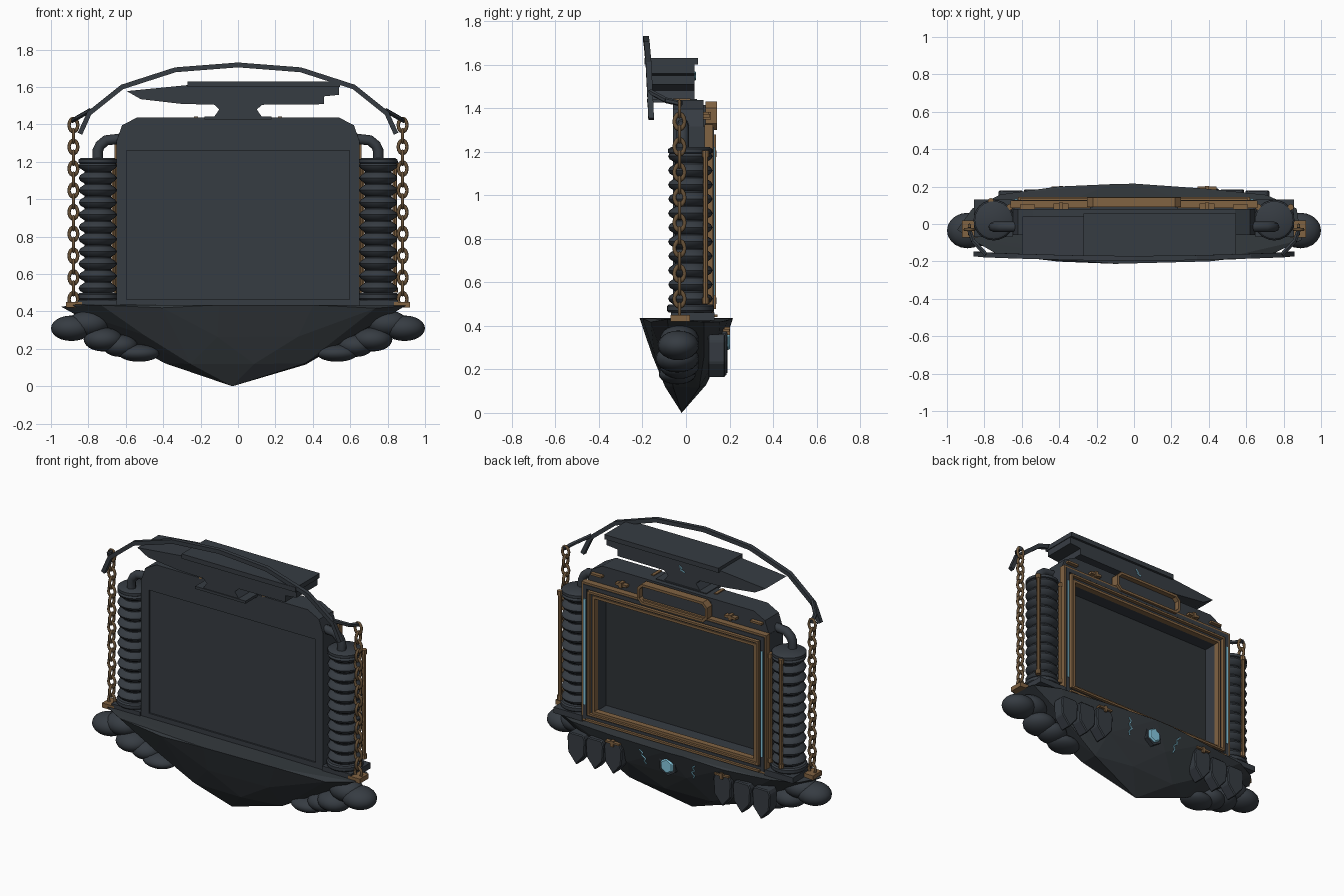
import bpy, bmesh, math, random
from mathutils import Vector, Matrix
from mathutils.bvhtree import BVHTree

if "Cube" in bpy.data.objects:
    bpy.data.objects.remove(bpy.data.objects["Cube"])
random.seed(4)

def mat(name, r, g, b):
    m = bpy.data.materials.new(name)
    m.diffuse_color = (r, g, b, 1)
    m.use_nodes = True
    m.node_tree.nodes["Principled BSDF"].inputs["Base Color"].default_value = m.diffuse_color
    return m

IRON = mat("dark iron", .037, .045, .055)
ROCK = mat("dark rock", .034, .041, .047)
SCREEN = mat("screen grey", .028, .033, .038)
BRONZE = mat("bronze", .22, .125, .055)
CHAIN = mat("old bronze", .14, .085, .04)
GLOW = mat("pale cyan", .24, .58, .74)

def finish(name, bm, m, smooth=False):
    bmesh.ops.recalc_face_normals(bm, faces=bm.faces[:])
    me = bpy.data.meshes.new(name)
    bm.to_mesh(me)
    bm.free()
    me.materials.append(m)
    ob = bpy.data.objects.new(name, me)
    bpy.context.collection.objects.link(ob)
    if smooth:
        bpy.ops.object.select_all(action='DESELECT')
        ob.select_set(True)
        bpy.context.view_layer.objects.active = ob
        bpy.ops.object.shade_smooth_by_angle(angle=math.radians(35))
    return ob

def prism(name, pts, y0, y1, m, bevel=0):
    """Extrude an x-z outline along y."""
    bm = bmesh.new()
    a = [bm.verts.new((x, y0, z)) for x, z in pts]
    b = [bm.verts.new((x, y1, z)) for x, z in pts]
    bm.faces.new(a)
    bm.faces.new(b[::-1])
    n = len(pts)
    for i in range(n):
        bm.faces.new((a[i], b[i], b[(i + 1) % n], a[(i + 1) % n]))
    if bevel:
        bmesh.ops.bevel(bm, geom=bm.edges[:], offset=bevel, segments=1, affect='EDGES')
    return finish(name, bm, m)

def box(name, x0, x1, y0, y1, z0, z1, m, bevel=0):
    x0, x1 = min(x0, x1), max(x0, x1)
    return prism(name, [(x0, z0), (x1, z0), (x1, z1), (x0, z1)], y0, y1, m, bevel)

def ring(name, hx, z0, z1, w, y0, y1, m, cut=0):
    """Rectangular frame of bar width w, optionally with cut corners."""
    def outline(h, a, b, c):
        if not c:
            return [(-h, a), (h, a), (h, b), (-h, b)]
        return [(-h + c, a), (h - c, a), (h, a + c), (h, b - c),
                (h - c, b), (-h + c, b), (-h, b - c), (-h, a + c)]
    o, i = outline(hx, z0, z1, cut), outline(hx - w, z0 + w, z1 - w, cut * .7)
    bm = bmesh.new()
    L = [[bm.verts.new((x, y, z)) for x, z in p] for p, y in ((o, y0), (o, y1), (i, y1), (i, y0))]
    n = len(o)
    for k in range(4):
        p, q = L[k], L[(k + 1) % 4]
        for j in range(n):
            bm.faces.new((p[j], p[(j + 1) % n], q[(j + 1) % n], q[j]))
    return finish(name, bm, m)

def rod(name, p, q, r, m, sides=8):
    p, q = Vector(p), Vector(q)
    d = q - p
    bm = bmesh.new()
    M = Matrix.Translation((p + q) / 2) @ d.to_track_quat('Z', 'Y').to_matrix().to_4x4()
    bmesh.ops.create_cone(bm, cap_ends=True, segments=sides, radius1=r, radius2=r, depth=d.length, matrix=M)
    return finish(name, bm, m, sides > 6)

def lathe(name, prof, cx, cy, m, n=24):
    bm = bmesh.new()
    rows = [[bm.verts.new((cx + r * math.cos(2 * math.pi * i / n), cy + r * math.sin(2 * math.pi * i / n), z))
             for i in range(n)] for r, z in prof]
    for a, b in zip(rows, rows[1:]):
        for i in range(n):
            bm.faces.new((a[i], a[(i + 1) % n], b[(i + 1) % n], b[i]))
    bm.faces.new(rows[0])
    bm.faces.new(rows[-1])
    return finish(name, bm, m, True)

# faceted floating rock, a hull of shrinking rings
bm = bmesh.new()
for z, rx, ry, n in ((.43, .93, .213, 14), (.27, .65, .16, 9), (.13, .40, .10, 7)):
    for i in range(n):
        t = 2 * math.pi * (i + .5) / n
        c, s = math.cos(t), math.sin(t)
        j = random.uniform(.94, 1.02)
        bm.verts.new((rx * c * j, ry * math.copysign(abs(s) ** .6, s) * j, z + random.uniform(-.015, .008)))
for v in ((-.945, -.03, .425), (.87, -.03, .425), (-.03, -.02, 0), (-.1, -.213, .435), (-.12, .213, .435)):
    bm.verts.new(v)
bmesh.ops.convex_hull(bm, input=bm.verts[:])
bmesh.ops.delete(bm, geom=[v for v in bm.verts if not v.link_faces], context='VERTS')
tree = BVHTree.FromBMesh(bm)
finish("rock_base", bm, ROCK)

def rock_y(x, z):
    hit = tree.ray_cast(Vector((x, 1, z)), Vector((0, -1, 0)))[0]
    return hit.y if hit else .15

# screen housing: backing plate, front bezel, case walls, screen, cap
box("case_back_plate", -.65, .65, -.05, -.01, .41, 1.32, IRON)
ring("front_bezel", .65, .41, 1.315, .055, -.06, -.045, IRON)
ring("case_walls", .65, .42, 1.315, .08, -.05, .115, IRON)
box("screen", -.58, .58, -.012, 0, .49, 1.245, SCREEN)
prism("case_cap", [(-.65, 1.31), (.65, 1.31), (.62, 1.395), (.54, 1.437), (-.54, 1.437), (-.62, 1.395)],
      -.06, .08, IRON)
ring("outer_trim", .66, .43, 1.325, .013, .085, .125, BRONZE)
ring("raised_rim", .647, .444, 1.311, .026, .11, .128, IRON)
ring("inner_trim", .61, .477, 1.278, .013, .11, .137, BRONZE)
ring("recessed_trim", .585, .49, 1.25, .016, .085, .122, BRONZE)
box("lower_ledge", -.62, .62, .12, .144, .44, .453, BRONZE)

# carry handle
ring("handle", .25, 1.30, 1.43, .016, .09, .143, BRONZE, .03)
box("handle_panel", -.235, .235, .07, .11, 1.315, 1.415, IRON)

# anvil on top
prism("anvil_body", [(-.595, 1.578), (-.52, 1.535), (-.305, 1.51), (-.125, 1.505), (-.1, 1.48), (-.13, 1.437),
                     (.13, 1.437), (.1, 1.48), (.13, 1.505), (.46, 1.508), (.46, 1.55), (.54, 1.558),
                     (.54, 1.615), (-.27, 1.61)], -.175, .04, IRON)
box("anvil_face", -.27, .545, -.19, .055, 1.60, 1.63, IRON)
box("anvil_foot", -.18, .18, -.18, .05, 1.425, 1.442, IRON)
for s in (-1, 1):
    box("anvil_clamp", s * .215, s * .235, -.06, .02, 1.43, 1.443, BRONZE)

# arched strip over the anvil
half = [(.845, 1.35, -.16), (.795, 1.46, -.165), (.62, 1.60, -.172), (.335, 1.692, -.18)]
path = [Vector((-x, y, z)) for x, z, y in half] + [Vector((0, -.184, 1.718))] + \
       [Vector((x, y, z)) for x, z, y in half[::-1]]
bm = bmesh.new()
rows = []
for i, p in enumerate(path):
    d = path[min(i + 1, len(path) - 1)] - path[max(i - 1, 0)]
    nrm = Vector((-d.z, 0, d.x)).normalized() * .013
    w = Vector((0, .013, 0))
    rows.append([bm.verts.new(p + e) for e in (nrm + w, nrm - w, -nrm - w, -nrm + w)])
for a, b in zip(rows, rows[1:]):
    for i in range(4):
        bm.faces.new((a[i], a[(i + 1) % 4], b[(i + 1) % 4], b[i]))
bm.faces.new(rows[0])
bm.faces.new(rows[-1])
finish("arch_strip", bm, IRON)

# zigzag glowing cracks
def crack(name, pts):
    for p, q in zip(pts, pts[1:]):
        rod(name, p, q, .0045, GLOW, 5)

crack("anvil_crack", [(x, .041, z) for x, z in ((.02, 1.565), (0, 1.55), (.01, 1.54), (-.02, 1.53))])

# glowing gem in a six-sided holder
gy = rock_y(0, .34)
def hexagon(r):
    return [(r * math.cos(k * math.pi / 3 + .5), .335 + r * math.sin(k * math.pi / 3 + .5)) for k in range(6)]
prism("gem_holder", hexagon(.064), gy - .05, gy + .008, IRON)
prism("gem", hexagon(.05), gy - .02, gy + .02, GLOW, .008)

BELLOWS_Y = .02
for s in (-1, 1):
    # bellows with end plates
    prof = [(.07, .495)]
    for k in range(11):
        z = .524 + k * .0655
        prof += [(.07, z - .03), (.095, z - .014), (.102, z), (.095, z + .014), (.07, z + .03)]
    lathe("bellows", prof, s * .75, BELLOWS_Y, IRON)
    lathe("bellows_top", [(.09, 1.188), (.102, 1.195), (.102, 1.212), (.09, 1.22)], s * .75, BELLOWS_Y, IRON)
    lathe("bellows_foot", [(.1, .462), (.108, .47), (.108, .49), (.1, .498)], s * .75, BELLOWS_Y, IRON)
    box("bellows_plinth", s * .65, s * .855, -.07, .13, .425, .462, IRON)
    for x, y in ((.665, .09), (.838, .09) if s > 0 else (.765, .122)):
        rod("bellows_rod", (s * x, y, .50), (s * x, y, 1.20), .012, BRONZE)
        for z in (.515, 1.19):
            rod("rod_collar", (s * x, y, z - .014), (s * x, y, z + .014), .017, BRONZE)
    # elbow pipe into the housing
    pts = [(.75, 1.20), (.75, 1.26), (.737, 1.288), (.705, 1.315), (.62, 1.324)]
    cu = bpy.data.curves.new("elbow_pipe", 'CURVE')
    cu.dimensions = '3D'
    cu.bevel_depth = .028
    cu.bevel_resolution = 2
    sp = cu.splines.new('POLY')
    sp.points.add(len(pts) - 1)
    for q, (x, z) in zip(sp.points, pts):
        q.co = (s * x, -.015, z, 1)
    cu.materials.append(IRON)
    bpy.context.collection.objects.link(bpy.data.objects.new("elbow_pipe", cu))
    # hanging chain, its anchor and the hook arm
    for k in range(17):
        bpy.ops.mesh.primitive_torus_add(major_segments=14, minor_segments=6, major_radius=.0235, minor_radius=.009,
                                         location=(s * .88, -.03, .465 + k * .0582),
                                         rotation=(math.pi / 2, 0, (k % 2) * math.pi / 2))
        ob = bpy.context.object
        ob.name = "chain_link"
        ob.scale = (1, 1.4, 1)
        ob.data.materials.append(CHAIN)
        bpy.ops.object.shade_smooth()
    box("chain_anchor", s * .835, s * .92, -.072, .018, .42, .45, BRONZE)
    rod("hook_arm", (s * .885, -.02, 1.42), (s * .86, -.09, 1.435), .013, IRON, 6)
    rod("hook_arm", (s * .86, -.09, 1.435), (s * .79, -.165, 1.475), .013, IRON, 6)
    # cloud-like boulders
    for x, y, z, a, b, c in ((.89, -.035, .31, .11, .095, .068), (.80, -.03, .335, .11, .09, .07),
                             (.72, -.04, .25, .105, .10, .064), (.63, -.03, .217, .095, .09, .06),
                             (.53, -.04, .177, .11, .085, .046)):
        bm = bmesh.new()
        bmesh.ops.create_uvsphere(bm, u_segments=20, v_segments=12, radius=1,
                                  matrix=Matrix.Translation((s * x, y, z)) @ Matrix.Diagonal((a, b, c, 1)))
        finish("boulder", bm, IRON, True)
    # shield-shaped stone plates below the screen
    for x, z, y in ((.39, .275, .19), (.525, .265, .185), (.66, .26, .18)):
        prism("shield_plate", [(s * (x + u), z + v) for u, v in
                               ((-.05, .1), (.05, .1), (.064, .07), (.058, -.03), (0, -.1), (-.058, -.03), (-.064, .07))],
              y - .08, y, IRON, .006)
    box("shield_clasp", s * .34, s * .44, .17, .2, .374, .386, BRONZE)
    box("shield_clasp_tab", s * .38, s * .4, .17, .203, .357, .395, BRONZE)
    # trim pieces on the cap, light strips and rock cracks
    box("cap_plaque", s * .35, s * .43, .075, .11, 1.357, 1.372, BRONZE)
    box("cap_stud", s * .38, s * .4, .075, .115, 1.348, 1.382, BRONZE)
    box("cap_corner", s * .53, s * .61, .075, .105, 1.37, 1.383, BRONZE)
    box("light_strip", s * .624, s * .638, .118, .133, .54, 1.22, GLOW)
    crack("rock_crack", [(s * x, rock_y(s * x, z) + .002, z) for x, z in
                         ((.20, .39), (.18, .37), (.19, .35), (.165, .33), (.18, .31), (.17, .29))])
